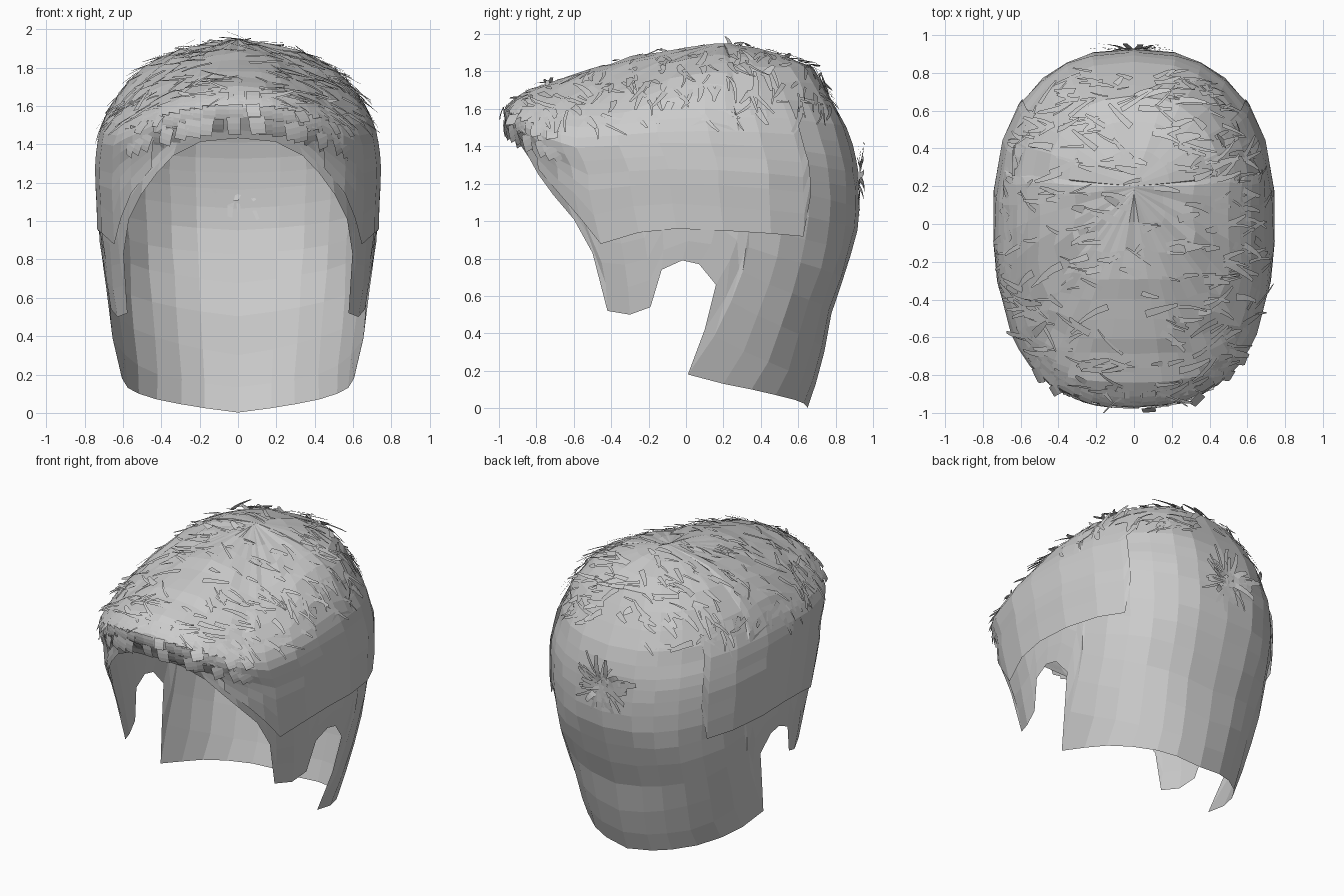
import bpy, bmesh, math, random
from mathutils import Vector

if "Cube" in bpy.data.objects:
    bpy.data.objects.remove(bpy.data.objects["Cube"])

random.seed(4)

# tilted rings, crown to nape: front y, front z, back y, back z, half width, squareness
RINGS = [
    (0.16, 1.95, 0.22, 1.95, 0.00, 2.4),
    (-0.30, 1.875, 0.48, 1.905, 0.32, 2.4),
    (-0.62, 1.775, 0.68, 1.825, 0.51, 2.4),
    (-0.85, 1.695, 0.77, 1.68, 0.63, 2.45),
    (-0.97, 1.61, 0.86, 1.50, 0.70, 2.45),
    (-0.97, 1.54, 0.90, 1.36, 0.72, 2.45),
    (-0.90, 1.42, 0.92, 1.25, 0.73, 2.45),
    (-0.90, 1.28, 0.93, 1.12, 0.73, 2.4),
    (-0.82, 1.00, 0.92, 0.95, 0.72, 2.4),
    (-0.75, 0.78, 0.87, 0.76, 0.70, 2.35),
    (-0.68, 0.50, 0.78, 0.50, 0.67, 2.3),
    (-0.55, 0.20, 0.71, 0.20, 0.60, 2.15),
    (-0.45, 0.00, 0.65, 0.00, 0.53, 2.05),
]


def ring(t):
    t = max(0.0, min(t, len(RINGS) - 1.0001))
    i = int(t)
    return [a + (b - a) * (t - i) for a, b in zip(RINGS[i], RINGS[i + 1])]


def spow(v, p):
    return math.copysign(abs(v) ** p, v)


def surf(th, t):
    """Point on the scalp surface; th = 0 at the back, pi at the front."""
    yf, zf, yb, zb, w, sq = ring(t)
    k = (spow(math.cos(th), 2 / sq) + 1) / 2
    # the fringe arches: it sags away from the centre at the front
    sag = 0.3 * math.sin(th) ** 2 * (1 - k) ** 3 * max(0, min(1, t / 3))
    return Vector((w * spow(math.sin(th), 2 / sq), yf + (yb - yf) * k, zf + (zb - zf) * k - sag))


def locate(y, z):
    """Surface parameters of a point given in the side view."""
    th = math.pi / 2
    for _ in range(15):
        lo, hi = 0.0, len(RINGS) - 1.0
        for _ in range(25):
            t = (lo + hi) / 2
            if surf(th, t).z > z:
                lo = t
            else:
                hi = t
        yf, _, yb, _, _, sq = ring(t)
        c = max(-1, min(1, (2 * y - yf - yb) / (yb - yf)))
        th = math.acos(max(-1, min(1, spow(c, sq / 2))))
    return th, t


def frame(th, t):
    p, e = surf(th, t), 0.02
    n = (surf(th + e, t) - surf(th - e, t)).cross(surf(th, t + e) - surf(th, t - e)).normalized()
    if n.dot(p - Vector((0, 0, 0.9))) < 0:
        n = -n
    return p, n


def make_object(name, bm, mirror=False):
    me = bpy.data.meshes.new(name)
    bm.to_mesh(me)
    bm.free()
    ob = bpy.data.objects.new(name, me)
    bpy.context.collection.objects.link(ob)
    if mirror:
        m = ob.modifiers.new("mirror", 'MIRROR')
        m.use_clip = True
    return ob


def shell(name, edge, rows, top, offset, spread, jitter):
    """Half shell hanging from ring 'top' down to the given edge line."""
    bm = bmesh.new()
    cols = []
    for j, (th_e, t_e) in enumerate(edge):
        th_t = th_e
        if spread:
            th_t = 0.5 * th_e + 0.5 * math.pi * j / (len(edge) - 1)
        col = []
        for i in range(rows + 1):
            v = i / rows
            p, n = frame(th_t + (th_e - th_t) * v ** 12, top + (t_e - top) * v)
            r = random.uniform(-jitter, jitter) if 0 < i < rows else 0
            if i > 0:
                p = p + n * (offset * min(1, v * 3) + r)
            if spread and j in (0, len(edge) - 1):
                p.x = 0
            col.append(bm.verts.new(p))
        cols.append(col)
    for a, b in zip(cols, cols[1:]):
        for i in range(rows):
            bm.faces.new((a[i], a[i + 1], b[i + 1], b[i]))
    bmesh.ops.remove_doubles(bm, verts=bm.verts, dist=0.0005)
    bmesh.ops.recalc_face_normals(bm, faces=bm.faces)
    return make_object(name, bm, True)


def strand(bm, p, n, d, length, width, lift, droop=0.0, tip=0.22, curl=0.35):
    """Short ribbon of hair starting at p, running along d."""
    d = (d - n * d.dot(n)).normalized()
    s = n.cross(d)
    bend = random.uniform(-curl, curl) * length
    rows = []
    for f in (0, 0.35, 0.7, 1.0):
        q = p + d * length * f + s * bend * f * f + n * (0.006 + lift * f - droop * f * f)
        h = s * width * (0.5 + (tip - 0.5) * f * f)
        rows.append((bm.verts.new(q - h), bm.verts.new(q + h)))
    for a, b in zip(rows, rows[1:]):
        bm.faces.new((a[0], a[1], b[1], b[0]))


# main hair: nape, ear cut-out, sideburn and front hairline
LINE = [(.63, .025), (.58, .045), (.48, .07), (.35, .10), (.20, .13), (.01, .18),
        (.10, .42), (.16, .66), (.07, .77), (-.02, .79), (-.13, .74), (-.19, .54),
        (-.30, .50), (-.42, .52), (-.50, .83), (-.60, 1.01), (-.71, 1.14), (-.79, 1.25),
        (-.84, 1.34)]
edge = [(0.0, len(RINGS) - 1.01)] + [locate(*p) for p in LINE]
edge += [(math.pi - 0.2, 5.95), (math.pi, 5.9)]
shell("main_hair", edge, 18, 0.0, 0.0, True, 0.007)

# longer layer over each side
PANEL = [(.66, 1.14), (.62, .92), (.45, .935), (.2, .95), (-.05, .96), (-.25, .94),
         (-.45, .88), (-.56, 1.02), (-.67, 1.15), (-.78, 1.28)]
shell("side_layer", [locate(*p) for p in PANEL], 8, 3.2, 0.014, False, 0.004)

# loose strands over the crown
bm = bmesh.new()
for _ in range(330):
    th, t = random.uniform(0, 2 * math.pi), 3.6 * random.random() ** 0.7 + 0.15
    p, n = frame(th, t)
    side = math.copysign(1, p.x) * (1 if random.random() < 0.8 else -1)
    d = Vector((side, random.uniform(-0.5, 0.8), random.uniform(-0.8, 0.1)))
    length = random.uniform(0.06, 0.19)
    strand(bm, p, n, d, length, random.uniform(0.012, 0.045),
           random.uniform(0.0, 0.025), length ** 2 * (1.15 - abs(n.z)))
make_object("crown_strands", bm)

# whorl at the back of the head
bm = bmesh.new()
p, n = frame(0.001, 6.1)
n = Vector((0, 1, 0))
for i in range(34):
    a = i * 2.4
    d = Vector((math.cos(a), 0, math.sin(a)))
    strand(bm, p + d * random.uniform(0.01, 0.1), n, d, random.uniform(0.07, 0.18),
           random.uniform(0.015, 0.045), random.uniform(0.0, 0.05), 0.02, 0.35)
make_object("back_whorl", bm)

# overlapping blunt locks rolling under the fringe
bm = bmesh.new()
for i in range(23):
    th = math.pi + (i - 11) / 11 * 0.85
    for t, ln in ((3.3, 0.10), (4.0, 0.07), (4.95, 0.09)):
        p, n = frame(th + random.uniform(-0.02, 0.02), t + random.uniform(-0.04, 0.1))
        d = surf(th, t + 0.4) - surf(th, t)
        strand(bm, p, n, d, ln, random.uniform(0.06, 0.09), random.uniform(0.0, 0.01),
               0.015, 0.46, 0.1)
make_object("fringe_locks", bm)
